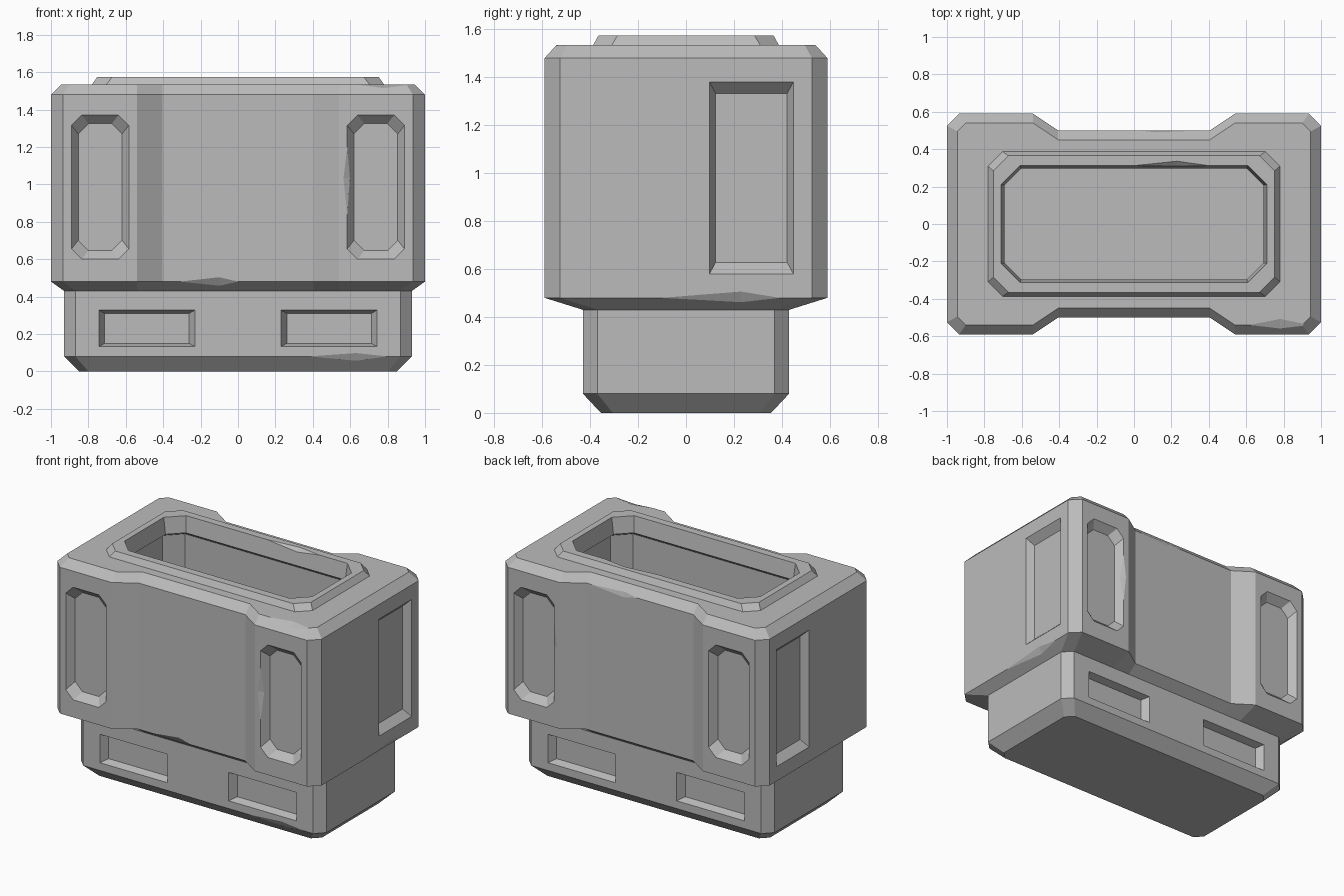
import bpy
import bmesh
from mathutils import Vector, Matrix

cube = bpy.data.objects.get("Cube")
if cube:
    bpy.data.objects.remove(cube, do_unlink=True)

grey = bpy.data.materials.new("worn grey")
grey.use_nodes = True
colour = (0.5, 0.5, 0.5, 1)
grey.diffuse_color = colour
grey.node_tree.nodes["Principled BSDF"].inputs["Base Color"].default_value = colour


def finish(bm, name):
    bmesh.ops.recalc_face_normals(bm, faces=bm.faces)
    mesh = bpy.data.meshes.new(name)
    bm.to_mesh(mesh)
    bm.free()
    mesh.materials.append(grey)
    ob = bpy.data.objects.new(name, mesh)
    bpy.context.scene.collection.objects.link(ob)
    return ob


def mirrored(quarter):
    """Complete a closed outline from its +x +y quarter."""
    flip = quarter[::-1]
    return (quarter + [(-x, y) for x, y in flip]
            + [(-x, -y) for x, y in quarter] + [(x, -y) for x, y in flip])


def octagon(x, y, c):
    return mirrored([(x, y - c), (x - c, y)] if c else [(x, y)])


def waisted(x, y, c, dip):
    return mirrored([(x, y - c), (x - c, y), (0.54, y), (0.405, y - dip)])


def loft(name, rings, matrix=Matrix()):
    """Solid through (height, outline) rings, capped at both ends."""
    bm = bmesh.new()
    loops = [[bm.verts.new(matrix @ Vector((x, y, z))) for x, y in pts]
             for z, pts in rings]
    for a, b in zip(loops, loops[1:]):
        for i in range(len(a)):
            j = (i + 1) % len(a)
            bm.faces.new((a[i], a[j], b[j], b[i]))
    bm.faces.new(loops[0][::-1])
    bm.faces.new(loops[-1])
    return finish(bm, name)


def combine(tool, operation="DIFFERENCE"):
    mod = shell.modifiers.new(tool.name, "BOOLEAN")
    mod.operation, mod.solver, mod.object = operation, "EXACT", tool
    tool.hide_render = True
    tools.append(tool)


def recess(centre, normal, half_w, half_h, chamfer, inset, depth=0.05):
    """Cut a tapered pocket into an upright wall."""
    n, up = Vector(normal), Vector((0, 0, 1))
    m = Matrix((up.cross(n), up, n)).transposed().to_4x4()
    m.translation = centre
    rings = [(s * depth, octagon(half_w + s * inset[0], half_h + s * inset[1], chamfer))
             for s in (1, -1)]
    combine(loft("recess_cutter", rings, m))


def chip(*points):
    """Knock a shallow facet off an edge: two ends, two face points, one outside."""
    bm = bmesh.new()
    for p in points:
        bm.verts.new(p)
    bmesh.ops.convex_hull(bm, input=bm.verts)
    combine(finish(bm, "chip_cutter"))


tools = []

# Plinth and waisted body
shell = loft("container_shell", [
    (0, waisted(0.85, 0.355, 0.05, 0)),
    (0.08, waisted(0.93, 0.43, 0.06, 0)),
    (0.43, waisted(0.93, 0.43, 0.06, 0)),
    (0.48, waisted(1, 0.59, 0.065, 0.09)),
    (1.48, waisted(1, 0.59, 0.065, 0.09)),
    (1.535, waisted(0.945, 0.54, 0.045, 0.09))])

# Raised collar around the opening
combine(loft("collar", [
    (1.5, octagon(0.78, 0.387, 0.078)),
    (1.535, octagon(0.78, 0.387, 0.078)),
    (1.575, octagon(0.752, 0.365, 0.08))]), "UNION")

# Hollow interior, wider below the lip
combine(loft("cavity_cutter", [
    (0.5, octagon(0.76, 0.37, 0.1)),
    (1.415, octagon(0.76, 0.37, 0.1)),
    (1.465, octagon(0.693, 0.297, 0.09)),
    (1.575, octagon(0.71, 0.312, 0.1)),
    (1.65, octagon(0.72, 0.322, 0.105))]))

# Pockets: corner panels and plinth slots front and back, side panels
for s in (-1, 1):
    for t in (-1, 1):
        recess((0.737 * t, 0.59 * s, 0.985), (0, s, 0), 0.153, 0.385, 0.055, (0.036, 0.046))
        recess((0.487 * t, 0.43 * s, 0.23), (0, s, 0), 0.256, 0.097, 0, (0.03, 0.017))
    recess((s, 0.273, 0.98), (s, 0, 0), 0.175, 0.4, 0, (0.026, 0.048))

# Chipped edges: body underside, plinth foot, side underside
chip((-0.31, -0.5, 0.48), (0, -0.5, 0.48), (-0.1, -0.501, 0.505),
     (-0.1, -0.465, 0.452), (-0.1, -0.53, 0.45))
chip((0.38, -0.43, 0.08), (0.8, -0.43, 0.08), (0.63, -0.431, 0.1),
     (0.63, -0.408, 0.057), (0.63, -0.46, 0.05))
chip((1, -0.1, 0.48), (1, 0.39, 0.48), (1.001, 0.23, 0.508),
     (0.97, 0.23, 0.454), (1.04, 0.23, 0.45))
# Top edges and collar lip
chip((0.62, -0.54, 1.535), (0.94, -0.54, 1.535), (0.78, -0.505, 1.536),
     (0.78, -0.56, 1.514), (0.78, -0.57, 1.57))
chip((0.02, 0.5, 1.48), (0.38, 0.5, 1.48), (0.12, 0.49, 1.492),
     (0.12, 0.501, 1.455), (0.12, 0.54, 1.5))
chip((0, 0.312, 1.575), (0.4, 0.312, 1.575), (0.23, 0.337, 1.576),
     (0.23, 0.306, 1.55), (0.23, 0.28, 1.62))
# Corner panel edges
for s in (-1, 1):
    chip((0.584, 0.59 * s, 0.84), (0.584, 0.59 * s, 1.2), (0.562, 0.591 * s, 1.03),
         (0.598, 0.57 * s, 1.03), (0.61, 0.63 * s, 1.03))

# Bake the cuts and remove the cutters
graph = bpy.context.evaluated_depsgraph_get()
baked = bpy.data.meshes.new_from_object(shell.evaluated_get(graph))
shell.modifiers.clear()
shell.data = baked
for tool in tools:
    bpy.data.objects.remove(tool, do_unlink=True)
baked.materials.clear()
baked.materials.append(grey)
for face in baked.polygons:
    face.material_index = 0
    face.use_smooth = False
